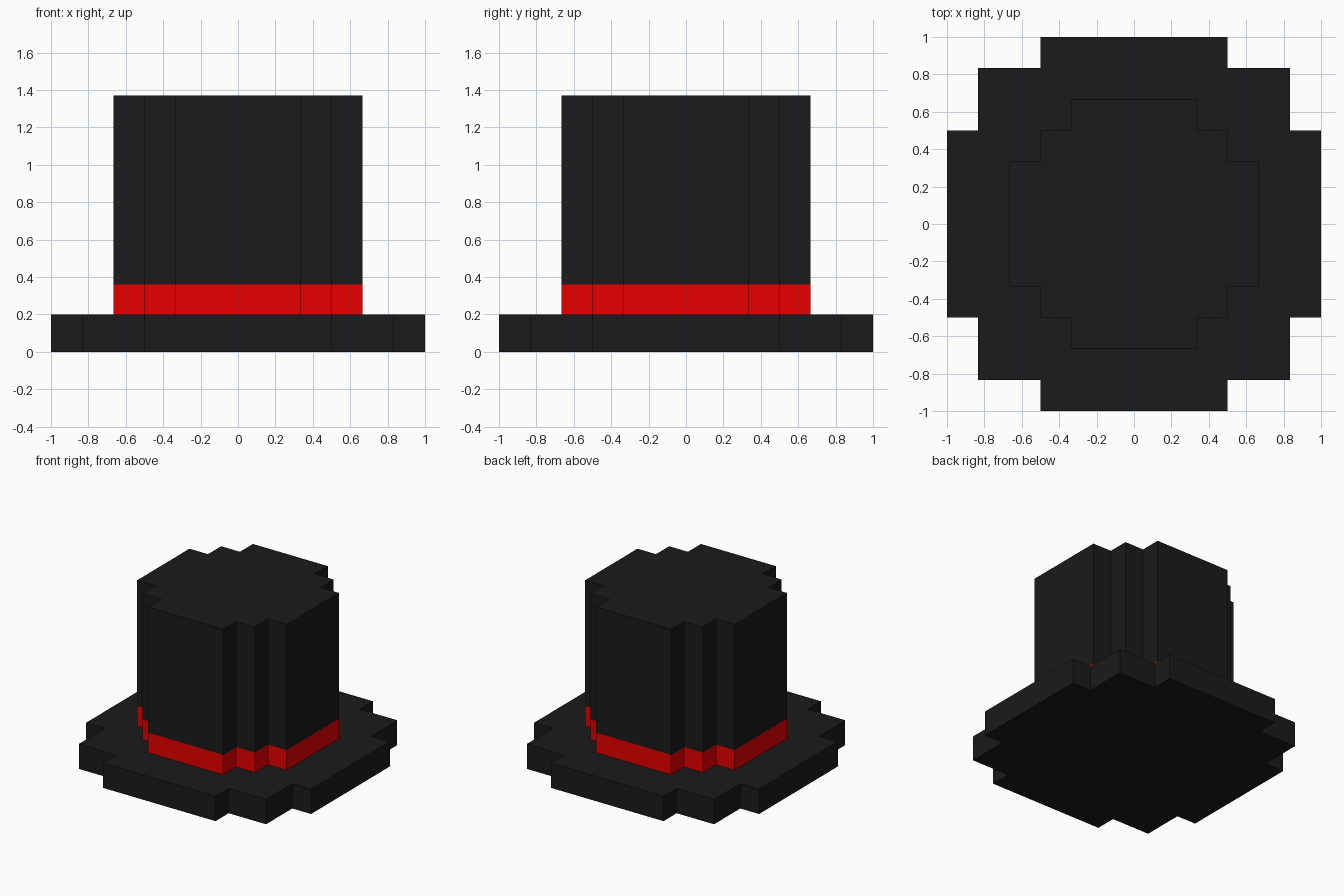
import bpy
import bmesh

if "Cube" in bpy.data.objects:
    bpy.data.objects.remove(bpy.data.objects["Cube"])


def make_material(name, rgb):
    mat = bpy.data.materials.new(name)
    mat.diffuse_color = (*rgb, 1.0)
    mat.use_nodes = True
    mat.node_tree.nodes["Principled BSDF"].inputs["Base Color"].default_value = mat.diffuse_color
    return mat


black = make_material("black felt", (0.0105, 0.0105, 0.0105))
red = make_material("red ribbon", (0.8, 0.0, 0.0))


def stepped_outline(a, b, c):
    """Blocky circle: one quarter of corner points, turned four times."""
    quarter = [(c, -a), (c, a), (b, a), (b, b), (a, b)]
    points = []
    for _ in range(4):
        points += quarter
        quarter = [(-y, x) for x, y in quarter]
    return points


def stepped_prism(name, outline, levels, mats):
    """Stack the outline through the levels; mats[i] colours the i-th layer."""
    bm = bmesh.new()
    rings = [[bm.verts.new((x, y, z)) for x, y in outline] for z in levels]
    n = len(outline)
    for layer in range(len(levels) - 1):
        lo, hi = rings[layer], rings[layer + 1]
        for i in range(n):
            j = (i + 1) % n
            face = bm.faces.new((lo[i], lo[j], hi[j], hi[i]))
            face.material_index = layer
    bm.faces.new(rings[0][::-1])
    bm.faces.new(rings[-1]).material_index = len(levels) - 2
    bmesh.ops.recalc_face_normals(bm, faces=bm.faces)
    mesh = bpy.data.meshes.new(name)
    bm.to_mesh(mesh)
    bm.free()
    for mat in mats:
        mesh.materials.append(mat)
    obj = bpy.data.objects.new(name, mesh)
    bpy.context.collection.objects.link(obj)
    return obj


# Wide flat brim
stepped_prism("brim", stepped_outline(0.5, 0.833, 1.0), [0, 0.2], [black])

# Tall crown with the ribbon band as its lowest layer
stepped_prism("crown", stepped_outline(0.333, 0.5, 0.665),
              [0.2, 0.36, 1.37], [red, black])
